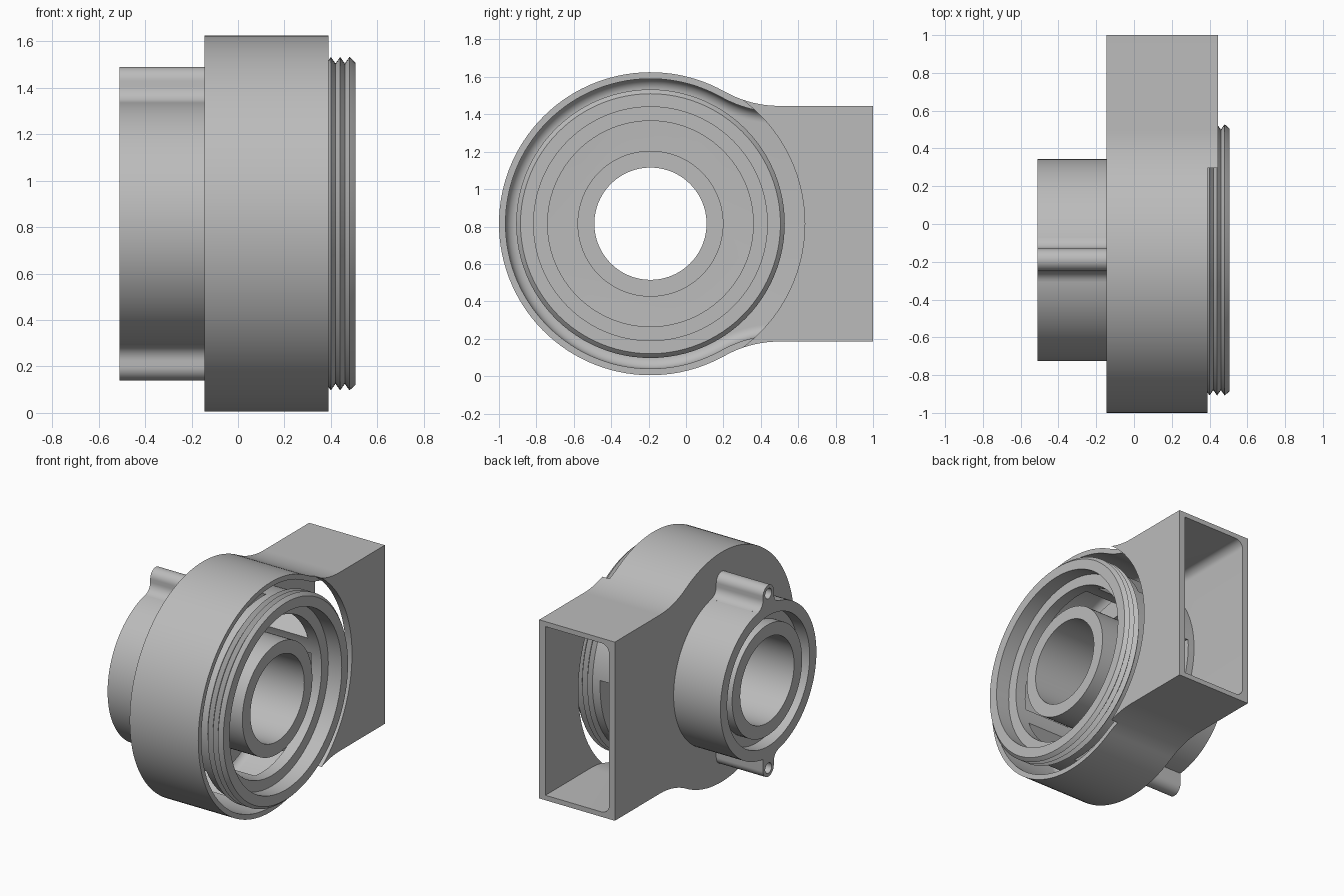
import bpy, bmesh, math
from mathutils import Matrix, Vector

cube = bpy.data.objects.get("Cube")
if cube:
    bpy.data.objects.remove(cube, do_unlink=True)

CY, CZ = -0.19, 0.815          # shaft axis runs along x through here
BACK, RIM, COVER = -0.145, 0.39, 0.445
TAU = 2 * math.pi

grey = bpy.data.materials.new("plain grey")
grey.diffuse_color = (0.5, 0.5, 0.5, 1)
grey.use_nodes = True
grey.node_tree.nodes["Principled BSDF"].inputs["Base Color"].default_value = (0.5, 0.5, 0.5, 1)


def finish(name, bm):
    bmesh.ops.recalc_face_normals(bm, faces=bm.faces)
    mesh = bpy.data.meshes.new(name)
    bm.to_mesh(mesh)
    bm.free()
    mesh.materials.append(grey)
    obj = bpy.data.objects.new(name, mesh)
    bpy.context.collection.objects.link(obj)
    return obj


def loft(name, sections):
    """Skin through (x, outline) sections; outlines are (y, z) about the axis."""
    bm = bmesh.new()
    rings = [[bm.verts.new((x, CY + y, CZ + z)) for y, z in pts] for x, pts in sections]
    for a, b in zip(rings, rings[1:]):
        for i in range(len(a)):
            bm.faces.new((a[i - 1], a[i], b[i], b[i - 1]))
    bm.faces.new(rings[0])
    bm.faces.new(rings[-1])
    return finish(name, bm)


def lathe(name, profile, steps=96):
    """Spin a closed (x, radius) profile round the shaft axis."""
    bm = bmesh.new()
    rings = [[bm.verts.new((x, CY + r * math.cos(TAU * k / steps), CZ + r * math.sin(TAU * k / steps)))
              for x, r in profile] for k in range(steps)]
    for k in range(steps):
        a, b = rings[k - 1], rings[k]
        for i in range(len(profile)):
            bm.faces.new((a[i - 1], a[i], b[i], b[i - 1]))
    return finish(name, bm)


def arc(cy, cz, r, a0, a1, n):
    return [(cy + r * math.cos(a0 + (a1 - a0) * i / n), cz + r * math.sin(a0 + (a1 - a0) * i / n))
            for i in range(n + 1)]


def rod(name, x0, x1, r, dy=0, dz=0):
    pts = arc(dy, dz, r, 0, TAU, 96)[:-1]
    return loft(name, [(x0, pts), (x1, pts)])


def cut(obj, cutter):
    cutter.hide_render = True
    mod = obj.modifiers.new("cut", "BOOLEAN")
    mod.operation, mod.solver, mod.object = "DIFFERENCE", "EXACT", cutter
    bpy.context.view_layer.objects.active = obj
    bpy.ops.object.modifier_apply(modifier=mod.name)
    bpy.data.objects.remove(cutter, do_unlink=True)


def volute(inset, end):
    """Round housing outline blending into the straight outlet duct."""
    r, blend, half, cx = 0.81, 0.60, 0.63, 0.69
    t = math.atan2(half + blend, cx)
    top = arc(cx, half + blend, blend + inset, -math.pi / 2, t - math.pi, 16)
    top = [(end, half - inset)] + top
    bottom = [(y, -z) for y, z in reversed(top)]
    return top + arc(0, 0, r - inset, t, TAU - t, 80)[1:-1] + bottom


# Housing: shell with filleted floor, open duct end and round front opening
housing = loft("volute_housing", [(BACK, volute(0, 1 - CY)), (COVER, volute(0, 1 - CY))])
fillet, wall, floor = 0.06, 0.035, -0.10
sections = []
for i in range(9):
    a = math.pi / 2 * i / 8
    sections.append((floor + fillet * (1 - math.cos(a)),
                     volute(wall + fillet * (1 - math.sin(a)), 1.3)))
sections.append((RIM + 0.006, volute(wall, 1.3)))
cut(housing, loft("cavity_cutter", sections))
cut(housing, rod("opening_cutter", RIM, 0.6, 0.825))
cut(housing, rod("bore_cutter", -0.3, 0.1, 0.35))

# Inner body: threaded mouth, inner ledge and a wall that stands on the floor
thread = [(0.38 + 0.02 * i, 0.718 if i % 2 else 0.69) for i in range(6)]
body = lathe("threaded_body", [(floor - 0.01, 0.55), (floor - 0.01, 0.69)] + thread
             + [(0.495, 0.705), (0.505, 0.695), (0.505, 0.625), (0.40, 0.625), (0.40, 0.55)])

# Radial flow windows through the body wall
for k in range(6):
    turn = math.radians(-15 + 60 * k)
    bm = bmesh.new()
    bmesh.ops.create_cube(bm, size=1)
    bmesh.ops.scale(bm, vec=(0.37, 0.4, 0.44), verts=bm.verts)
    bmesh.ops.translate(bm, vec=(0.135, 0.63, 0), verts=bm.verts)
    bmesh.ops.rotate(bm, cent=(0, 0, 0), matrix=Matrix.Rotation(turn, 3, "X"), verts=bm.verts)
    bmesh.ops.translate(bm, vec=Vector((0, CY, CZ)), verts=bm.verts)
    cut(body, finish("window_cutter", bm))

# Shaft tube through the whole assembly
tube = lathe("shaft_tube", [(-0.50, 0.30), (0.44, 0.30), (0.44, 0.39), (-0.50, 0.39)])

# Rear collar with a recessed end face
collar = lathe("rear_collar", [(BACK + 0.01, 0.35), (BACK + 0.01, 0.535), (-0.51, 0.535),
                               (-0.51, 0.46), (-0.42, 0.46), (-0.42, 0.35)])

# Screw lugs above and below the collar
lugs = []
lug_r, lug_z, flare = 0.06, 0.615, 0.07
flare_z = math.sqrt((0.535 + flare) ** 2 - (lug_r + flare) ** 2)
lean = math.atan2(flare_z, lug_r + flare)
for name, side in (("upper_lug", 1), ("lower_lug", -1)):
    right = arc(lug_r + flare, flare_z, flare, math.pi + lean, math.pi, 8)
    if side < 0:
        right = [(lug_r, 0.50)]
    left = [(-y, z) for y, z in reversed(arc(lug_r + flare, flare_z, flare, math.pi + lean, math.pi, 8))]
    pts = [(0.06, 0.48)] + right + arc(0, lug_z, lug_r, 0, math.pi, 20) + left + [(-0.06, 0.48)]
    pts = [(y, side * z) for y, z in pts]
    lug = loft(name, [(-0.51, pts), (BACK + 0.01, pts)])
    cut(lug, rod("screw_hole_cutter", -0.6, -0.2, 0.036, 0, side * lug_z))
    lugs.append(lug)

# Smooth the round surfaces, keep machined edges sharp
for obj in [housing, body, tube, collar] + lugs:
    bpy.ops.object.select_all(action="DESELECT")
    obj.select_set(True)
    bpy.context.view_layer.objects.active = obj
    bpy.ops.object.shade_smooth_by_angle(angle=math.radians(25))
